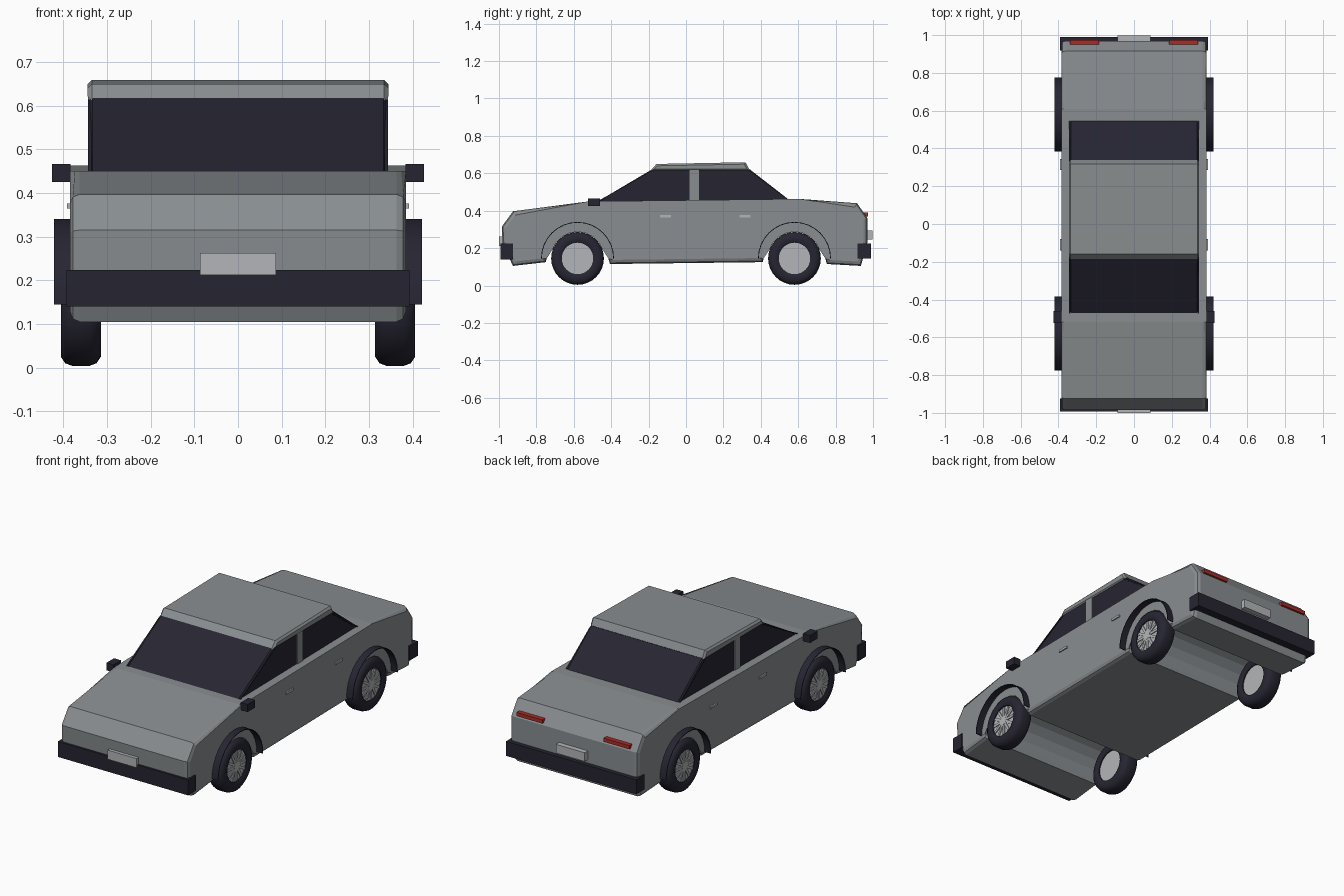
import bpy, bmesh, math
from mathutils import Matrix, Vector

if "Cube" in bpy.data.objects:
    bpy.data.objects.remove(bpy.data.objects["Cube"])


def material(name, rgb):
    m = bpy.data.materials.new(name)
    m.diffuse_color = (*rgb, 1)
    m.use_nodes = True
    m.node_tree.nodes["Principled BSDF"].inputs["Base Color"].default_value = m.diffuse_color
    return m


GREY = material("body grey", (0.25, 0.27, 0.28))
DARK = material("dark trim", (0.019, 0.018, 0.031))
LIGHT = material("light metal", (0.45, 0.46, 0.48))
RED = material("tail red", (0.40, 0.025, 0.02))


def finish(name, bm, mat, smooth=False):
    bmesh.ops.recalc_face_normals(bm, faces=bm.faces)
    me = bpy.data.meshes.new(name)
    bm.to_mesh(me)
    bm.free()
    me.materials.append(mat)
    ob = bpy.data.objects.new(name, me)
    bpy.context.collection.objects.link(ob)
    if smooth:
        bpy.ops.object.select_all(action='DESELECT')
        ob.select_set(True)
        bpy.context.view_layer.objects.active = ob
        bpy.ops.object.shade_smooth_by_angle(angle=math.radians(40))
    return ob


def prism(name, profile, half, mat, bevel=0, segments=1):
    """Side profile (y, z) extruded across the car, side edges bevelled."""
    bm = bmesh.new()
    a, b = [[bm.verts.new((s * half, y, z)) for y, z in profile] for s in (-1, 1)]
    caps = [bm.faces.new(a), bm.faces.new(b[::-1])]
    for i in range(len(a)):
        j = (i + 1) % len(a)
        bm.faces.new((a[j], a[i], b[i], b[j]))
    if bevel:
        edges = [e for f in caps for e in f.edges]
        bmesh.ops.bevel(bm, geom=edges, offset=bevel, segments=segments,
                        profile=0.5, affect='EDGES', clamp_overlap=True)
    return finish(name, bm, mat)


def box(name, lo, hi, mat):
    bm = bmesh.new()
    lo, hi = Vector(lo), Vector(hi)
    bmesh.ops.create_cube(bm, size=1, matrix=Matrix.Translation((lo + hi) / 2)
                          @ Matrix.Diagonal((*(hi - lo), 1)))
    return finish(name, bm, mat)


def pair(name, lo, hi, mat):
    """Same box on both sides of the car."""
    box("right_" + name, lo, hi, mat)
    box("left_" + name, (-hi[0], lo[1], lo[2]), (-lo[0], hi[1], hi[2]), mat)


def lathe(name, rings, centre, mat, closed):
    """Revolve (x, radius) points around the axle."""
    bm = bmesh.new()
    n = 32
    cx, cy, cz = centre
    loops = [[bm.verts.new((cx + x, cy + r * math.cos(2 * math.pi * i / n),
                            cz + r * math.sin(2 * math.pi * i / n)))
              for i in range(n)] for x, r in rings]
    for k in range(len(loops) if closed else len(loops) - 1):
        p, q = loops[k], loops[(k + 1) % len(loops)]
        for i in range(n):
            j = (i + 1) % n
            bm.faces.new((p[i], p[j], q[j], q[i]))
    if not closed:
        bm.faces.new(loops[0])
        bm.faces.new(loops[-1])
    return finish(name, bm, mat, True)


AXLE, HUB_Z = 0.58, 0.145


def arch(y):
    """Wheel opening in the lower edge, running from front to back."""
    arc = [(y - 0.165 * math.cos(math.pi * i / 10),
            HUB_Z + 0.165 * math.sin(math.pi * i / 10)) for i in range(11)]
    return [(y - 0.17, 0.125)] + arc + [(y + 0.173, 0.115)]


# Body shell with open wheel wells
body = ([(-0.925, 0.105)] + arch(-AXLE) + arch(AXLE) +
        [(0.935, 0.105), (0.97, 0.23), (0.97, 0.36), (0.915, 0.44), (0.61, 0.463),
         (-0.52, 0.45), (-0.925, 0.397), (-0.985, 0.315), (-0.98, 0.22)])
prism("body", body, 0.385, GREY, 0.022, 2)

# Glasshouse, roof and pillars
prism("windows", [(-0.48, 0.445), (-0.18, 0.622), (0.34, 0.622), (0.555, 0.455)],
      0.339, DARK, 0.006)
prism("roof", [(-0.192, 0.612), (-0.158, 0.65), (0.318, 0.659), (0.343, 0.612)],
      0.345, GREY, 0.01)
pair("door_pillar", (0.33, 0.02, 0.44), (0.344, 0.07, 0.625), GREY)

# Thin window surround along the sloping screen edges
for side, s in (("right", 1), ("left", -1)):
    for end, (y0, z0), (y1, z1) in (("front", (-0.475, 0.45), (-0.18, 0.614)),
                                    ("rear", (0.55, 0.458), (0.335, 0.614))):
        bm = bmesh.new()
        d = 0.012 if end == "front" else -0.012
        pts = [(y0, z0), (y1, z1), (y1 + d, z1), (y0 + d, z0)]
        a, b = [[bm.verts.new((s * x, y, z)) for y, z in pts] for x in (0.336, 0.344)]
        bm.faces.new(a)
        bm.faces.new(b)
        for i in range(4):
            j = (i + 1) % 4
            bm.faces.new((a[i], a[j], b[j], b[i]))
        finish(f"{side}_{end}_screen_edge", bm, DARK)

# Bumpers and number plates
box("front_bumper", (-0.393, -0.992, 0.14), (0.393, -0.925, 0.224), DARK)
box("rear_bumper", (-0.393, 0.918, 0.145), (0.393, 0.99, 0.224), DARK)
box("front_plate", (-0.087, -1.0, 0.212), (0.087, -0.978, 0.262), LIGHT)
box("rear_plate", (-0.087, 0.965, 0.245), (0.087, 0.998, 0.293), LIGHT)

# Mirrors, door handles and tail lights
pair("mirror", (0.384, -0.525, 0.425), (0.426, -0.46, 0.466), DARK)
pair("mirror_arm", (0.36, -0.505, 0.43), (0.39, -0.48, 0.442), DARK)
pair("front_handle", (0.38, -0.14, 0.364), (0.392, -0.08, 0.376), LIGHT)
pair("rear_handle", (0.38, 0.285, 0.364), (0.392, 0.345, 0.376), LIGHT)
pair("tail_light", (0.185, 0.945, 0.37), (0.34, 0.974, 0.39), RED)

for end, y in (("front", -AXLE), ("rear", AXLE)):
    for side, s in (("right", 1), ("left", -1)):
        tag = f"{side}_{end}_"
        # Thin wheel arch flare
        bm = bmesh.new()
        rows = []
        for i in range(17):
            t = math.pi * i / 16
            rows.append([bm.verts.new((s * x, y + r * math.cos(t), HUB_Z + r * math.sin(t)))
                         for x, r in ((0.375, 0.195), (0.422, 0.195),
                                      (0.422, 0.191), (0.375, 0.191))])
        for p, q in zip(rows, rows[1:]):
            for k in range(4):
                m = (k + 1) % 4
                bm.faces.new((p[k], p[m], q[m], q[k]))
        bm.faces.new(rows[0])
        bm.faces.new(rows[-1])
        finish(tag + "arch_flare", bm, DARK, True)

        # Tyre and hub
        c = (s * 0.36, y, HUB_Z)
        lathe(tag + "tyre", [(-0.04, 0.084), (-0.046, 0.095), (-0.046, 0.12), (-0.036, 0.135),
                             (-0.02, 0.141), (0.02, 0.141), (0.036, 0.135), (0.046, 0.12),
                             (0.046, 0.095), (0.04, 0.084)], c, DARK, True)
        lathe(tag + "hub", [(-0.034, 0.086), (0.034, 0.086)], c, LIGHT, False)

        # Wheel spokes and centre cap
        bm = bmesh.new()
        place = Matrix.Translation((s * 0.395, y, HUB_Z))
        for i in range(12):
            bmesh.ops.create_cube(bm, size=1, matrix=place
                                  @ Matrix.Rotation(math.pi * i / 6, 4, 'X')
                                  @ Matrix.Translation((0, 0.05, 0))
                                  @ Matrix.Diagonal((0.008, 0.06, 0.014, 1)))
        bmesh.ops.create_cone(bm, cap_ends=True, segments=16, radius1=0.024, radius2=0.024,
                              depth=0.01, matrix=place @ Matrix.Rotation(math.pi / 2, 4, 'Y'))
        finish(tag + "spokes", bm, LIGHT)
